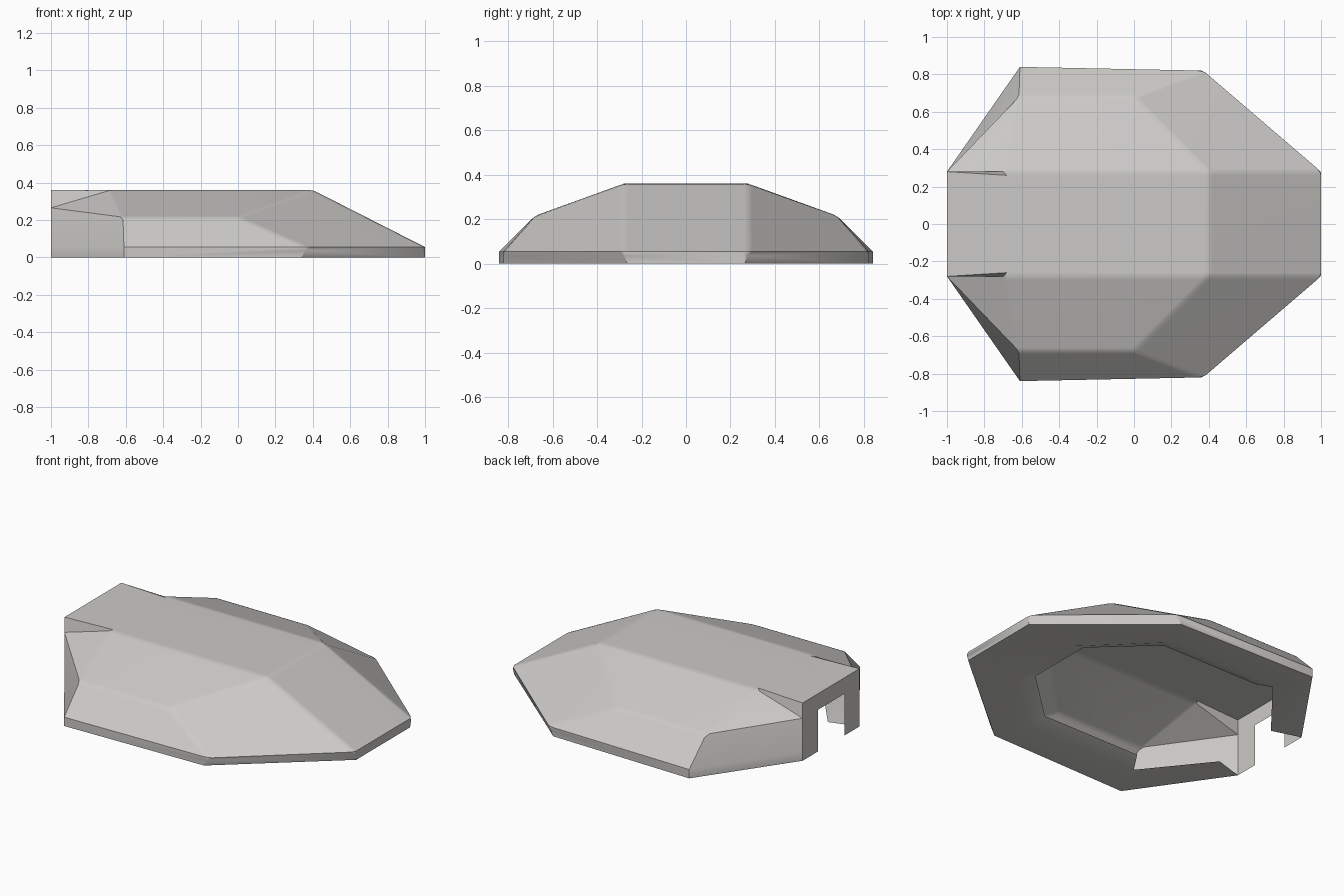
import bpy
import bmesh

if "Cube" in bpy.data.objects:
    bpy.data.objects.remove(bpy.data.objects["Cube"])

# One plain grey for the whole shelter
grey = bpy.data.materials.new("warm grey")
grey.use_nodes = True
colour = (0.60, 0.59, 0.57, 1)
grey.diffuse_color = colour
grey.node_tree.nodes["Principled BSDF"].inputs["Base Color"].default_value = colour

# Named points of the left half; the other half is mirrored in y
points = {
    "box_top": (-1, .28, .36), "roof_back": (-.68, .28, .36), "roof_front": (.4, .28, .36),
    "box_mid": (-1, .28, .265), "hip_back": (-.615, .68, .215), "hip_front": (0, .68, .215),
    "rim_back": (-.61, .84, .055), "rim_side": (.37, .82, .055),
    "rim_front": (1, .28, .055), "rim_box": (-1, .28, .055),
    "foot_back": (-.61, .84, 0), "foot_side": (.34, .82, 0),
    "foot_front": (1, .265, 0), "foot_box": (-1, .28, 0),
    "door_foot": (-1, .13, 0), "door_top": (-1, .13, .26),
    "in_front": (.64, .25, 0), "in_side": (.27, .61, 0),
    "in_back": (-.51, .61, 0), "in_box": (-.82, .225, 0),
    "lip_front": (.55, .21, .04), "lip_side": (.22, .52, .04), "lip_back": (-.46, .52, .04),
}

# Panels that occur once on each side
side_panels = [
    "roof_back roof_front hip_front hip_back", "roof_back hip_back box_mid",
    "box_top roof_back box_mid", "roof_front rim_front rim_side hip_front",
    "hip_front rim_side rim_back hip_back", "box_mid hip_back rim_back rim_box",
    "rim_back foot_back foot_box rim_box", "rim_side foot_side foot_back rim_back",
    "rim_front foot_front foot_side rim_side",
    "box_top box_mid rim_box foot_box door_foot door_top",
    "foot_front foot_side in_side in_front", "foot_side foot_back in_back in_side",
    "foot_back foot_box in_box in_back",
    "in_front in_side lip_side lip_front", "in_side in_back lip_back lip_side",
]
# Panels that cross the middle, given by their left edge
centre_panels = [
    "box_top roof_back roof_front", "roof_front rim_front", "rim_front foot_front",
    "foot_front in_front", "in_front lip_front", "box_top door_top",
]
# Creases that are softly rounded
soft_creases = [
    "roof_back roof_front", "roof_front hip_front", "hip_front hip_back",
    "hip_front rim_side", "roof_front rim_front",
]

bm = bmesh.new()
left = {n: bm.verts.new(p) for n, p in points.items()}
right = {n: bm.verts.new((x, -y, z)) for n, (x, y, z) in points.items()}

for panel in side_panels:
    names = panel.split()
    bm.faces.new([left[n] for n in names])
    bm.faces.new([right[n] for n in reversed(names)])
for panel in centre_panels:
    names = panel.split()
    bm.faces.new([right[n] for n in names] + [left[n] for n in reversed(names)])

bmesh.ops.recalc_face_normals(bm, faces=bm.faces[:])
# Make sure the roof faces up
bm.normal_update()
roof = max(bm.faces, key=lambda f: f.calc_center_median().z)
if roof.normal.z < 0:
    bmesh.ops.reverse_faces(bm, faces=bm.faces[:])

creases = [bm.edges.get([half[n] for n in c.split()])
           for c in soft_creases for half in (left, right)]
creases.append(bm.edges.get([left["roof_front"], right["roof_front"]]))
bmesh.ops.bevel(bm, geom=creases, offset=0.02, segments=2, profile=0.5,
                affect='EDGES', clamp_overlap=True)

mesh = bpy.data.meshes.new("shelter_shell")
bm.to_mesh(mesh)
bm.free()
mesh.materials.append(grey)
shell = bpy.data.objects.new("shelter_shell", mesh)
bpy.context.collection.objects.link(shell)

# Soft creases, flat panels
bpy.ops.object.select_all(action='DESELECT')
shell.select_set(True)
bpy.context.view_layer.objects.active = shell
bpy.ops.object.shade_smooth_by_angle(angle=0.5)
weighted = shell.modifiers.new("flat_panels", 'WEIGHTED_NORMAL')
weighted.keep_sharp = True
